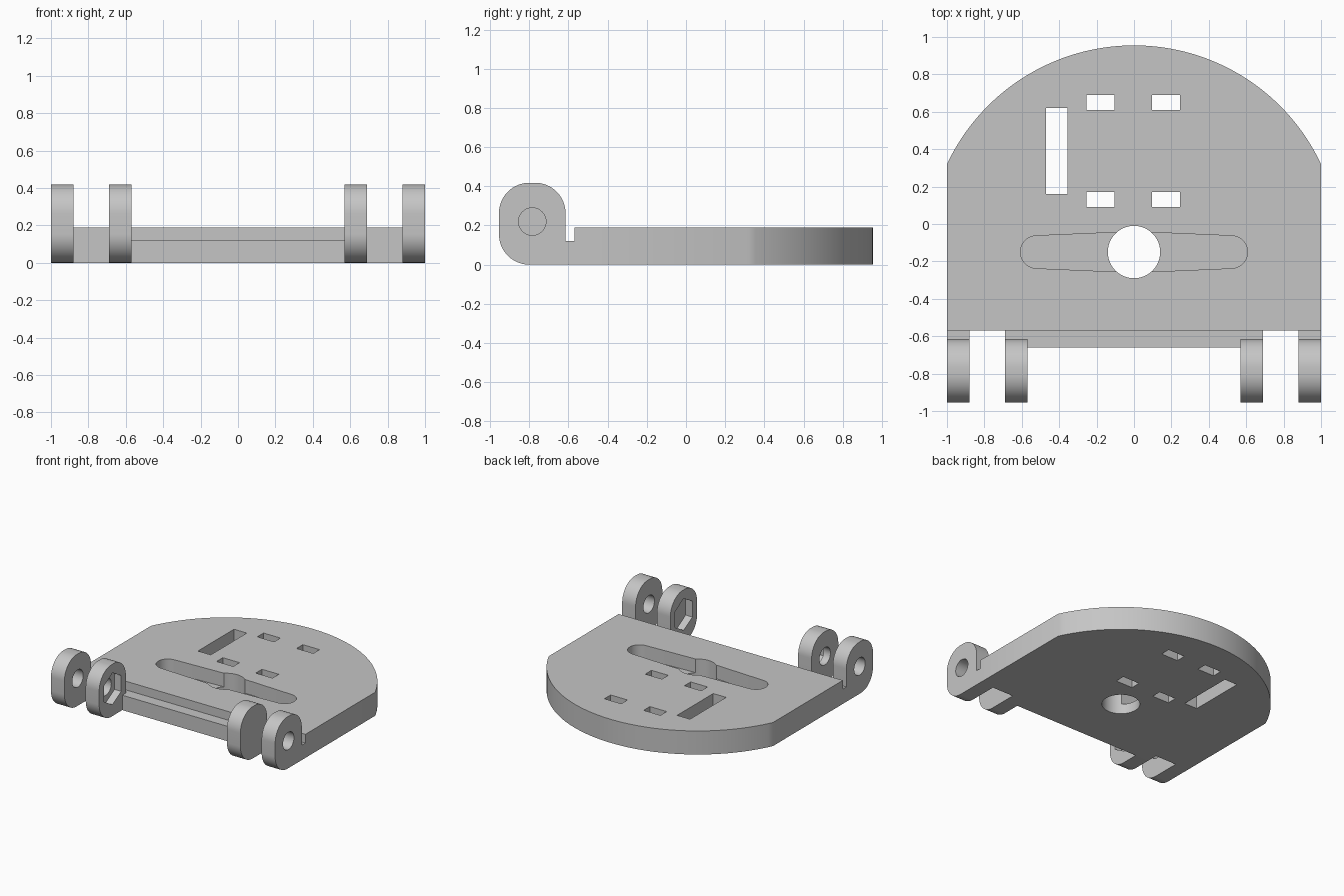
import bpy, bmesh
from math import sin, cos, pi, radians, asin
from mathutils import Matrix

if "Cube" in bpy.data.objects:
    bpy.data.objects.remove(bpy.data.objects["Cube"])

gray = bpy.data.materials.new("light gray")
gray.use_nodes = True
color = (0.56, 0.56, 0.56, 1)
gray.diffuse_color = color
gray.node_tree.nodes["Principled BSDF"].inputs["Base Color"].default_value = color

THICK = 0.19      # plate thickness
EDGE = -0.57      # front edge of the plate
STEP = 0.12       # height of the front ledge
# Maps a profile drawn in (y, z) and extruded along x
SIDEWAYS = Matrix(((0, 0, 1, 0), (1, 0, 0, 0), (0, 1, 0, 0), (0, 0, 0, 1)))


def arc(cx, cy, r, start, end, n):
    """Points on an arc, angles in degrees."""
    angles = [radians(start + (end - start) * i / n) for i in range(n + 1)]
    return [(cx + r * cos(a), cy + r * sin(a)) for a in angles]


def circle(cx, cy, r, n=48, turn=0):
    return arc(cx, cy, r, turn, turn + 360, n)[:-1]


def rect(x0, x1, y0, y1):
    return [(x0, y0), (x1, y0), (x1, y1), (x0, y1)]


def prism(name, outline, low, high, matrix=None):
    """Extrude a closed outline between two levels."""
    bm = bmesh.new()
    face = bm.faces.new([bm.verts.new((x, y, low)) for x, y in outline])
    ext = bmesh.ops.extrude_face_region(bm, geom=[face])
    top = [v for v in ext["geom"] if isinstance(v, bmesh.types.BMVert)]
    bmesh.ops.translate(bm, verts=top, vec=(0, 0, high - low))
    if matrix:
        bm.transform(matrix)
    bmesh.ops.recalc_face_normals(bm, faces=bm.faces)
    mesh = bpy.data.meshes.new(name)
    bm.to_mesh(mesh)
    bm.free()
    mesh.materials.append(gray)
    obj = bpy.data.objects.new(name, mesh)
    bpy.context.collection.objects.link(obj)
    return obj


def cut(obj, outline, low, high, matrix=None):
    """Subtract an extruded outline and discard the cutter."""
    cutter = prism("cutter", outline, low, high, matrix)
    cutter.hide_render = True
    mod = obj.modifiers.new("cut", 'BOOLEAN')
    mod.operation, mod.solver, mod.object = 'DIFFERENCE', 'EXACT', cutter
    bpy.context.view_layer.objects.active = obj
    bpy.ops.object.modifier_apply(modifier=mod.name)
    bpy.data.objects.remove(cutter)


def smooth(obj):
    bpy.ops.object.select_all(action='DESELECT')
    obj.select_set(True)
    bpy.context.view_layer.objects.active = obj
    bpy.ops.object.shade_smooth_by_angle(angle=radians(30))


# Base plate: straight sides and a round back
CY, R = -0.15, 1.105
side = 90 - asin(1 / R) * 180 / pi
outline = [(-1, EDGE), (1, EDGE)] + arc(0, CY, R, side, 180 - side, 64)
base = prism("base_plate", outline, 0, THICK)

# Tapered pocket with rounded ends
taper = 3
pocket = ([(0.1, -0.045)] + arc(0.52, CY, 0.087, 90 - taper, -90 + taper, 24)
          + [(0.1, -0.255), (-0.1, -0.255)]
          + arc(-0.52, CY, 0.087, 270 - taper, 90 + taper, 24) + [(-0.1, -0.045)])
cut(base, pocket, 0.08, 0.3)

# Through holes: centre bore, long slot, four small slots
cut(base, circle(0, CY, 0.14, 64), -0.1, 0.3)
cut(base, rect(-0.47, -0.355, 0.16, 0.62), -0.1, 0.3)
for x in (-0.255, 0.095):
    for y in (0.09, 0.61):
        cut(base, rect(x, x + 0.15, y, y + 0.08), -0.1, 0.3)
smooth(base)

# Low ledge between the inner hinge lugs
prism("front_ledge", rect(-0.57, 0.57, -0.66, EDGE), 0, STEP)

# Hinge lugs: rounded ears on a foot, bolt hole and hex pocket
FRONT, BACK, TOP, RAD = -0.955, -0.615, 0.418, 0.155
LY, LZ = -0.785, 0.22
ear = ([(EDGE, 0), (EDGE, STEP), (BACK, STEP)]
       + arc(BACK - RAD, TOP - RAD, RAD, 0, 90, 16)
       + arc(FRONT + RAD, TOP - RAD, RAD, 90, 180, 16)
       + arc(FRONT + RAD, RAD, RAD, 180, 270, 16))
for label, sign in (("left", 1), ("right", -1)):
    for place, inner, outer, hex_out in (("outer", 0.88, 1.0, True),
                                         ("inner", 0.57, 0.69, False)):
        matrix = Matrix.Scale(sign, 4, (1, 0, 0)) @ SIDEWAYS
        lug = prism(f"{place}_lug_{label}", ear, inner, outer, matrix)
        cut(lug, circle(LY, LZ, 0.07, 40), inner - 0.1, outer + 0.1, matrix)
        span = (outer - 0.06, outer + 0.1) if hex_out else (inner - 0.1, inner + 0.06)
        cut(lug, circle(LY, LZ, 0.128, 6, 30), *span, matrix)
        smooth(lug)
